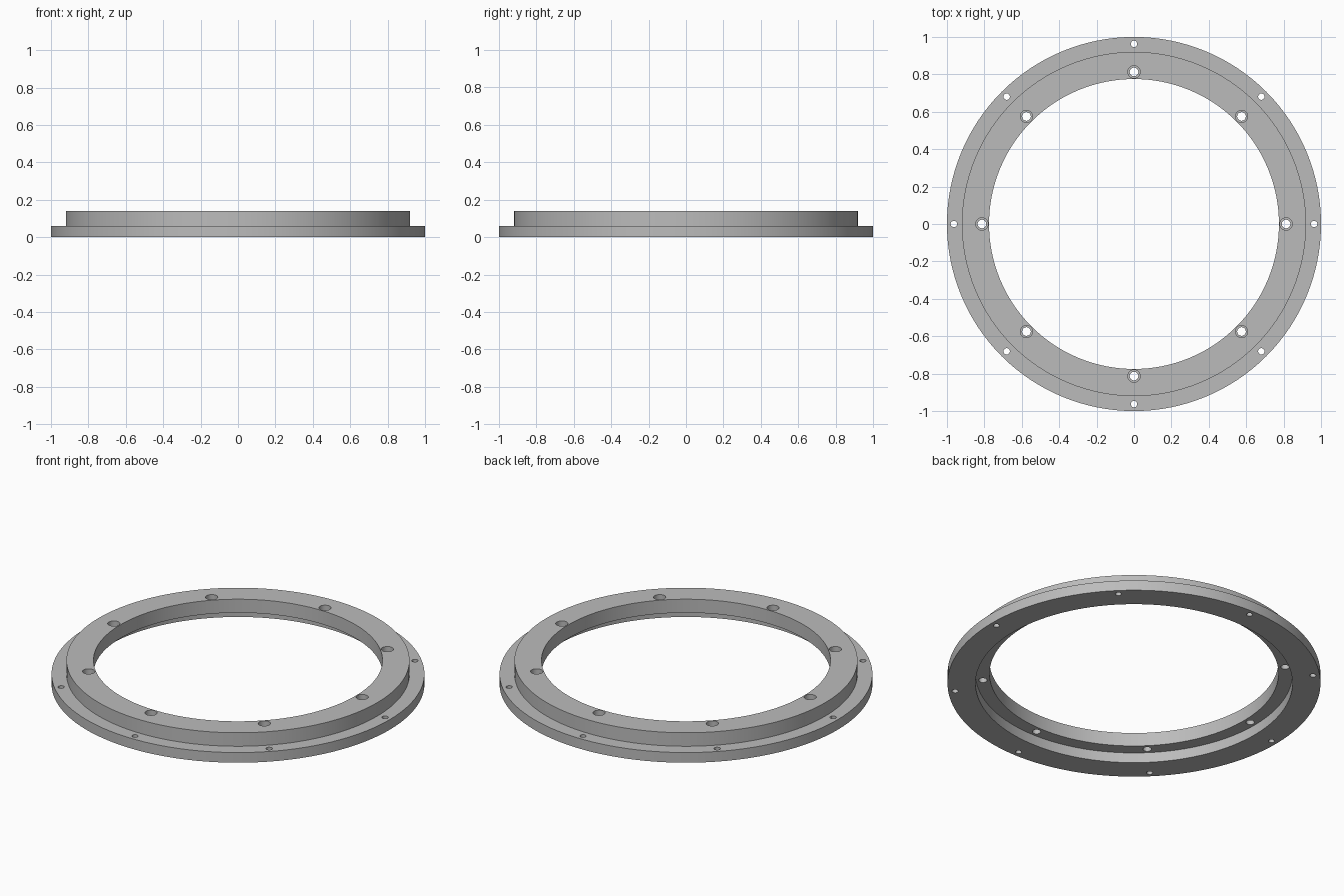
import bpy, bmesh, math
from mathutils import Matrix, Vector

cube = bpy.data.objects.get("Cube")
if cube:
    bpy.data.objects.remove(cube, do_unlink=True)

SEGMENTS = 128
HOLES = 8

metal = bpy.data.materials.new("grey_metal")
metal.use_nodes = True
grey = (0.5, 0.5, 0.5, 1)
metal.diffuse_color = grey
metal.node_tree.nodes["Principled BSDF"].inputs["Base Color"].default_value = grey


def make_object(name, bm):
    bmesh.ops.recalc_face_normals(bm, faces=bm.faces)
    mesh = bpy.data.meshes.new(name)
    bm.to_mesh(mesh)
    bm.free()
    mesh.materials.append(metal)
    obj = bpy.data.objects.new(name, mesh)
    bpy.context.collection.objects.link(obj)
    return obj


def lathe(name, profile):
    """Revolve a closed (radius, height) profile around z."""
    bm = bmesh.new()
    rings = []
    for i in range(SEGMENTS):
        turn = Matrix.Rotation(math.tau * i / SEGMENTS, 3, 'Z')
        rings.append([bm.verts.new(turn @ Vector((r, 0, z))) for r, z in profile])
    for i, ring in enumerate(rings):
        following = rings[(i + 1) % SEGMENTS]
        for j in range(len(profile)):
            k = (j + 1) % len(profile)
            bm.faces.new((ring[j], following[j], following[k], ring[k]))
    return make_object(name, bm)


def drill(target, circle, radius, bottom, top):
    """Cut evenly spaced round holes on a bolt circle."""
    bm = bmesh.new()
    for i in range(HOLES):
        place = (Matrix.Rotation(math.tau * i / HOLES, 4, 'Z')
                 @ Matrix.Translation((circle, 0, (bottom + top) / 2)))
        bmesh.ops.create_cone(bm, cap_ends=True, segments=32, radius1=radius,
                              radius2=radius, depth=top - bottom, matrix=place)
    cutter = make_object("hole_cutter", bm)
    cutter.hide_render = True
    cut = target.modifiers.new("holes", 'BOOLEAN')
    cut.operation = 'DIFFERENCE'
    cut.solver = 'EXACT'
    cut.object = cutter
    bpy.context.view_layer.objects.active = target
    bpy.ops.object.modifier_apply(modifier=cut.name)
    bpy.data.objects.remove(cutter, do_unlink=True)


# Stepped ring: wide flange below, raised collar above, recess underneath
BORE, RECESS, COLLAR, FLANGE = 0.775, 0.85, 0.92, 1.0
STEP, TOP = 0.06, 0.14
ring = lathe("flanged_ring", [
    (RECESS, 0), (FLANGE, 0), (FLANGE, STEP), (COLLAR, STEP),
    (COLLAR, TOP), (BORE, TOP), (BORE, STEP), (RECESS, STEP)])

# Flange screw holes, then collar bolt holes with counterbores
drill(ring, 0.963, 0.017, -0.1, 0.1)
drill(ring, 0.813, 0.023, -0.1, 0.2)
drill(ring, 0.813, 0.033, 0.09, 0.2)

bpy.ops.object.select_all(action='DESELECT')
ring.select_set(True)
bpy.context.view_layer.objects.active = ring
bpy.ops.object.shade_smooth_by_angle(angle=math.radians(30))
